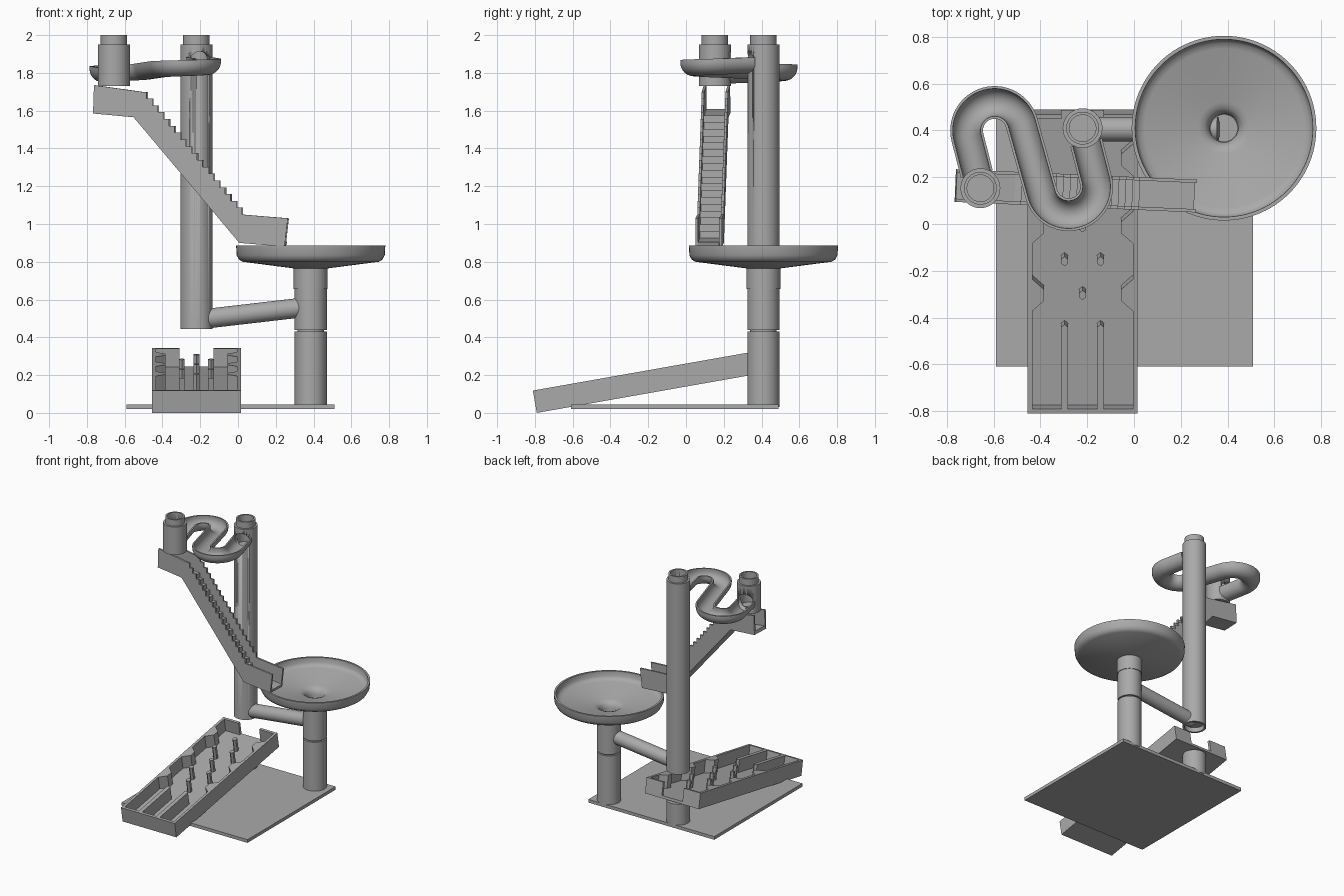
import bpy, bmesh
from math import sin, cos, pi, radians
from mathutils import Vector, Matrix

cube = bpy.data.objects.get("Cube")
if cube:
    bpy.data.objects.remove(cube)

grey = bpy.data.materials.new("plain_grey")
grey.use_nodes = True
COLOUR = (0.4, 0.4, 0.4, 1)
grey.diffuse_color = COLOUR
grey.node_tree.nodes["Principled BSDF"].inputs["Base Color"].default_value = COLOUR


def finish(name, bm, loc=(0, 0, 0), rot=(0, 0, 0), smooth=False):
    bmesh.ops.recalc_face_normals(bm, faces=bm.faces)
    mesh = bpy.data.meshes.new(name)
    bm.to_mesh(mesh)
    bm.free()
    mesh.materials.append(grey)
    ob = bpy.data.objects.new(name, mesh)
    bpy.context.collection.objects.link(ob)
    ob.location, ob.rotation_euler = loc, rot
    if smooth:
        bpy.ops.object.select_all(action='DESELECT')
        ob.select_set(True)
        bpy.context.view_layer.objects.active = ob
        bpy.ops.object.shade_smooth_by_angle(angle=radians(35))
    return ob


def prism(bm, base, depth):
    """Extrude a closed outline along a vector."""
    face = bm.faces.new([bm.verts.new(p) for p in base])
    top = bmesh.ops.extrude_face_region(bm, geom=[face], use_keep_orig=True)
    bmesh.ops.translate(bm, vec=depth, verts=[v for v in top["geom"] if isinstance(v, bmesh.types.BMVert)])


def box(bm, x0, x1, y0, y1, z0, z1):
    prism(bm, [(x0, y0, z0), (x1, y0, z0), (x1, y1, z0), (x0, y1, z0)], (0, 0, z1 - z0))


def lathe(name, profile, x, y, n=64):
    """Spin an (radius, height) outline; radius 0 closes the end."""
    bm = bmesh.new()
    rings = [[bm.verts.new((r * cos(2 * pi * i / n), r * sin(2 * pi * i / n), z)) for i in range(n)]
             if r else [bm.verts.new((0, 0, z))] for r, z in profile]
    for a, b in zip(rings, rings[1:]):
        for i in range(n):
            j = (i + 1) % n
            ring = [a[i % len(a)], a[j % len(a)], b[j % len(b)], b[i % len(b)]]
            bm.faces.new(list(dict.fromkeys(ring)))
    return finish(name, bm, (x, y, 0), smooth=True)


def rod(name, start, end, radius):
    a, b = Vector(start), Vector(end)
    bm = bmesh.new()
    bmesh.ops.create_cone(bm, cap_ends=True, segments=48, radius1=radius, radius2=radius, depth=(b - a).length)
    return finish(name, bm, (a + b) / 2, (b - a).to_track_quat('Z', 'Y').to_euler(), True)


R, COLLAR, BORE = 0.085, 0.07, 0.057
TALL = (-0.22, 0.41)
START = (-0.657, 0.153)
BOWL = (0.385, 0.41)

# Base plate
bm = bmesh.new()
box(bm, -0.59, 0.51, -0.61, 0.49, 0.02, 0.045)
finish("base_plate", bm)

# Posts
lathe("tray_support_post", [(0, 0.03), (R, 0.03), (R, 0.21), (0, 0.21)], *TALL)
lathe("bowl_post", [(0, 0.03), (R, 0.03), (R, 0.43), (COLLAR, 0.43), (COLLAR, 0.44), (R, 0.44),
                    (R, 0.655), (BORE, 0.655), (BORE, 0.5), (0, 0.5)], *BOWL)
tall = lathe("tall_post", [(0, 0.48), (COLLAR, 0.48), (COLLAR, 0.445), (R, 0.445), (R, 1.95), (COLLAR, 1.95),
                           (COLLAR, 2), (BORE, 2), (BORE, 1.79), (0, 1.79)], *TALL)
start = lathe("start_post", [(0, 1.73), (R, 1.73), (R, 1.95), (COLLAR, 1.95),
                             (COLLAR, 2), (BORE, 2), (BORE, 1.76), (0, 1.76)], *START)

# Bowl with funnel neck
lathe("bowl", [(0.06, 0.655), (0.09, 0.655), (0.09, 0.765), (0.36, 0.8), (0.38, 0.812), (0.392, 0.835),
               (0.395, 0.885), (0.38, 0.885), (0.378, 0.845), (0.365, 0.828), (0.34, 0.819), (0.11, 0.79),
               (0.085, 0.782), (0.068, 0.765), (0.06, 0.74), (0.06, 0.655)], *BOWL, n=96)

# Sloping pipe between the posts
rod("link_pipe", (-0.2, 0.405, 0.495), (0.36, 0.405, 0.56), 0.052)

# Winding half-pipe track
C1, C2, BEND, TILT = Vector((-0.596, 0.4)), Vector((-0.28, 0.16)), 0.12, radians(15.6)
STEPS = 28


def bend(c, a0, a1):
    angles = [a0 + (a1 - a0) * i / STEPS for i in range(STEPS + 1)]
    return [c + BEND * Vector((cos(a), sin(a))) for a in angles]


path = [Vector(START)] + bend(C1, pi + TILT, TILT) + bend(C2, pi + TILT, 2 * pi + TILT) + [Vector(TALL)]
path[0] = path[1].lerp(path[0], 0.72)
path[-1] = path[-2].lerp(path[-1], 0.72)
lengths = [0]
for a, b in zip(path, path[1:]):
    lengths.append(lengths[-1] + (b - a).length)
N = 20
outer = [(0.07 * cos(pi + pi * i / N), 0.07 * sin(pi + pi * i / N)) for i in range(N + 1)]
inner = [(x * 0.84, z * 0.84) for x, z in reversed(outer)]
section = [(-0.07, 0.015)] + outer + [(0.07, 0.015), (0.059, 0.015)] + inner + [(-0.059, 0.015)]
bm = bmesh.new()
rings = []
for i, p in enumerate(path):
    t = (path[min(i + 1, len(path) - 1)] - path[max(i - 1, 0)]).normalized()
    h = 1.813 + 0.055 * lengths[i] / lengths[-1]
    rings.append([bm.verts.new((p.x + t.y * u, p.y - t.x * u, h + v)) for u, v in section])
for a, b in zip(rings, rings[1:]):
    for i in range(len(a)):
        j = (i + 1) % len(a)
        bm.faces.new((a[i], a[j], b[j], b[i]))
bm.faces.new(rings[0])
bm.faces.new(rings[-1])
finish("winding_track", bm, smooth=True)

# Openings where the track meets the posts
for post, near, centre, h in ((tall, path[-2], TALL, 1.86), (start, path[1], START, 1.83)):
    p = Vector(centre)
    far = p + (near - p).normalized() * 0.13
    cutter = rod("opening_cutter", (*p, h), (*far, h), 0.054)
    cutter.hide_render = True
    cutter.hide_viewport = True
    cutter.display_type = 'WIRE'
    mod = post.modifiers.new("opening", 'BOOLEAN')
    mod.operation, mod.object, mod.solver = 'DIFFERENCE', cutter, 'EXACT'

# Stepped chute: side walls and a stepped floor
COUNT = 18
top = [(-0.76, 1.735), (-0.51, 1.7)]
for i in range(COUNT):
    x = -0.51 + 0.534 * (i + 1) / COUNT
    top += [(x, 1.7 - 0.65 * i / COUNT), (x, 1.7 - 0.65 * (i + 1) / COUNT)]
top.append((0.267, 1.03))
under = [(0.25, 0.88), (0.01, 0.9), (-0.55, 1.565), (-0.765, 1.585)]
floor = [(x - 0.008 * (x > 0.2), z - 0.125) for x, z in top]
bm = bmesh.new()
for outline, y, width in ((top, -0.07, 0.014), (top, 0.056, 0.014), (floor, -0.056, 0.112)):
    prism(bm, [(x + 0.25, y, z) for x, z in outline + under], (0, width, 0))
finish("stepped_chute", bm, (-0.25, 0.142, 0), (0, 0, radians(-2.5)))

# Sloping tray, built flat and then tilted
W, L, H, T = 0.235, 1.3, 0.12, 0.02
bm = bmesh.new()
box(bm, -W, W, 0, L, 0, T)
box(bm, -W, W, 0, T, T, H)
for s in (-1, 1):
    box(bm, *sorted((s * W, s * (W - T))), T, L, T, H)
    box(bm, *sorted((s * 0.09, s * (W - T))), L - T, L, T, H)
    # Wall bumpers
    for y in (0.514, 0.808, 1.102):
        prism(bm, [(s * x, y + d, T) for x, d in ((0.216, -0.07), (0.165, -0.025), (0.165, 0.025), (0.216, 0.07))],
              (0, 0, H - T))


def peg(x, y0, y1):
    w, e = 0.015, 0.012
    prism(bm, [(x - w, y0 + e, T), (x, y0, T), (x + w, y0 + e, T),
               (x + w, y1 - e, T), (x, y1, T), (x - w, y1 - e, T)], (0, 0, H - T))


# Lane dividers and staggered pegs
for s in (-1, 1):
    peg(s * 0.077, 0.01, 0.387)
for row in range(5):
    for x in ((-0.077, 0.077) if row % 2 else (0,)):
        y = 0.514 + 0.147 * row
        peg(x, y - 0.021, y + 0.021)
finish("peg_tray", bm, (-0.22, -0.79, 0), (radians(10), 0, 0))
